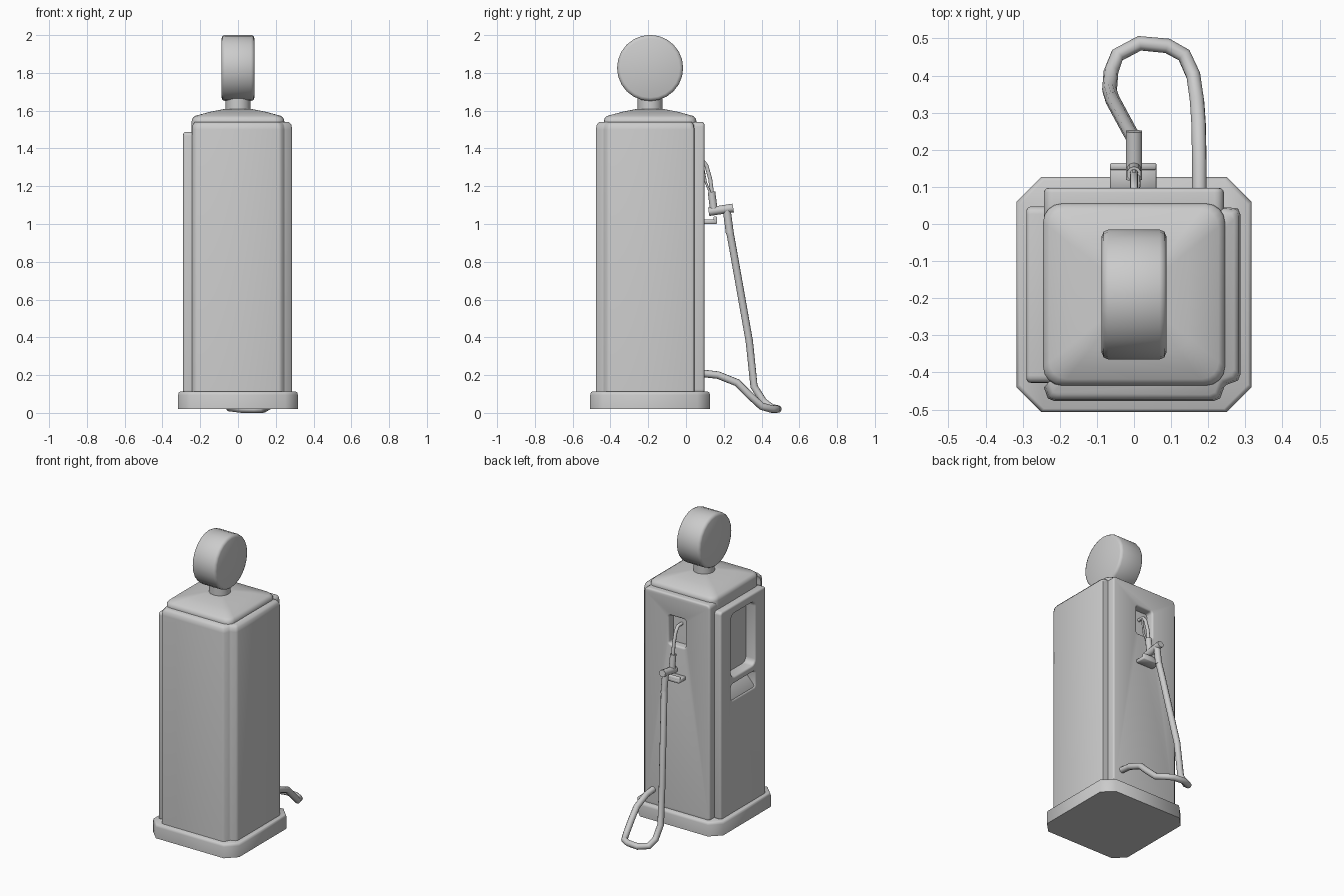
import bpy, bmesh, math
from mathutils import Vector

cube = bpy.data.objects.get("Cube")
if cube:
    bpy.data.objects.remove(cube, do_unlink=True)

grey = bpy.data.materials.new("plain_grey")
grey.use_nodes = True
grey.diffuse_color = (0.6, 0.6, 0.6, 1)
grey.node_tree.nodes["Principled BSDF"].inputs["Base Color"].default_value = (0.6, 0.6, 0.6, 1)

CY = -0.19  # depth position of the cabinet axis
parts = []


def activate(ob):
    bpy.ops.object.select_all(action='DESELECT')
    ob.select_set(True)
    bpy.context.view_layer.objects.active = ob


def finish(bm, name):
    bmesh.ops.recalc_face_normals(bm, faces=bm.faces)
    mesh = bpy.data.meshes.new(name)
    bm.to_mesh(mesh)
    bm.free()
    ob = bpy.data.objects.new(name, mesh)
    bpy.context.collection.objects.link(ob)
    mesh.materials.append(grey)
    parts.append(ob)
    return ob


def rounded_rect(x0, y0, x1, y1, r, steps=4):
    points = []
    for k, (cx, cy) in enumerate([(x1 - r, y1 - r), (x0 + r, y1 - r),
                                  (x0 + r, y0 + r), (x1 - r, y0 + r)]):
        for i in range(steps + 1):
            a = math.pi / 2 * (k + i / steps)
            points.append((cx + r * math.cos(a), cy + r * math.sin(a)))
    return points


def loft(name, outline, levels):
    """Stack scaled copies of an outline: levels are (scale, height)."""
    bm = bmesh.new()
    rings = [[bm.verts.new((x * s, y * s + CY, z)) for x, y in outline] for s, z in levels]
    n = len(outline)
    for a, b in zip(rings, rings[1:]):
        for i in range(n):
            j = (i + 1) % n
            bm.faces.new((a[i], a[j], b[j], b[i]))
    bm.faces.new(rings[0])
    bm.faces.new(rings[-1])
    return finish(bm, name)


def box(name, lo, hi, bevel=0.0):
    bm = bmesh.new()
    bmesh.ops.create_cube(bm, size=1)
    for v in bm.verts:
        v.co = Vector([l + (c + 0.5) * (h - l) for c, l, h in zip(v.co, lo, hi)])
    if bevel:
        bmesh.ops.bevel(bm, geom=bm.edges[:], offset=bevel, segments=1, affect='EDGES')
    return finish(bm, name)


def cylinder(name, start, end, radius, sides=16, bevel=0.0):
    start, end = Vector(start), Vector(end)
    axis = end - start
    bm = bmesh.new()
    bmesh.ops.create_cone(bm, cap_ends=True, segments=sides, radius1=radius,
                          radius2=radius, depth=axis.length)
    if bevel:
        rims = [e for e in bm.edges if abs(e.verts[0].co.z - e.verts[1].co.z) < 1e-5]
        bmesh.ops.bevel(bm, geom=rims, offset=bevel, segments=2, profile=0.5, affect='EDGES')
    turn = axis.to_track_quat('Z', 'Y').to_matrix()
    for v in bm.verts:
        v.co = turn @ v.co + (start + end) / 2
    return finish(bm, name)


def curve_mesh(name, splines, cyclic, **settings):
    """Turn poly splines into a mesh object by sweeping or filling them."""
    curve = bpy.data.curves.new(name, 'CURVE')
    for key, value in settings.items():
        setattr(curve, key, value)
    for points in splines:
        spline = curve.splines.new('POLY')
        spline.points.add(len(points) - 1)
        for p, co in zip(spline.points, points):
            p.co = (*co, 1)
        spline.use_cyclic_u = cyclic
    ob = bpy.data.objects.new(name, curve)
    bpy.context.collection.objects.link(ob)
    curve.materials.append(grey)
    activate(ob)
    bpy.ops.object.convert(target='MESH')
    ob = bpy.context.object
    parts.append(ob)
    return ob


def tube(name, points, radius):
    curve_mesh(name, [points], False, dimensions='3D', bevel_depth=radius,
               bevel_resolution=3, use_fill_caps=True)


def plate(name, outlines, thickness, bevel, place):
    """Rounded plate with holes; place maps flat coordinates to the model."""
    flat = [[(x, y, 0) for x, y in o] for o in outlines]
    ob = curve_mesh(name, flat, True, dimensions='2D', fill_mode='BOTH', offset=-bevel,
                    extrude=thickness / 2 - bevel, bevel_depth=bevel, bevel_resolution=2)
    bm = bmesh.new()
    bm.from_mesh(ob.data)
    bmesh.ops.remove_doubles(bm, verts=bm.verts, dist=0.0005)
    for v in bm.verts:
        v.co = place(*v.co)
    bmesh.ops.recalc_face_normals(bm, faces=bm.faces)
    bm.to_mesh(ob.data)
    bm.free()


# Plinth
quarter = [(0.317, 0.25), (0.25, 0.317)]
half = quarter + [(-x, y) for x, y in reversed(quarter)]
loft("plinth", half + [(-x, -y) for x, y in half],
     [(1, 0.02), (1, 0.095), (0.99, 0.108), (0.97, 0.112)])

# Cabinet core with notched corners, set back behind the door and rear panel
notch = [(0.215, -0.287), (0.232, -0.28), (0.243, -0.25),
         (0.25, -0.243), (0.28, -0.232), (0.287, -0.215)]
section = ([(-0.22, 0.235), (-0.22, -0.243)]
           + [(-x, y) for x, y in reversed(notch[:3])] + notch
           + [(0.287, 0.215), (0.28, 0.232), (0.25, 0.235)])
loft("cabinet", section, [(1, 0.1), (1, 1.5), (0.985, 1.525), (0.94, 1.54)])

# Door with display window and tray openings
plate("door_panel",
      [rounded_rect(-0.238, 0.1, 0.237, 1.487, 0.02),
       rounded_rect(-0.125, 1.01, 0.125, 1.43, 0.035),
       rounded_rect(-0.125, 0.86, 0.125, 0.965, 0.015)],
      0.08, 0.012, lambda a, b, c: (c - 0.25, a + CY, b))

# Sloped tray floor
tray = box("tray_floor", (-0.283, CY - 0.13, 0.85), (-0.215, CY + 0.13, 0.94))
for v in tray.data.vertices:
    if v.co.x < -0.25:
        v.co.z = min(v.co.z, 0.865)

# Rear panel with nozzle holder opening
plate("rear_panel",
      [rounded_rect(-0.243, 0.1, 0.242, 1.54, 0.025),
       rounded_rect(-0.063, 1.21, 0.06, 1.4, 0.015)],
      0.09, 0.012, lambda a, b, c: (a, c + CY + 0.242, b))

# Softly domed roof
loft("roof", rounded_rect(-0.245, -0.245, 0.245, 0.245, 0.05),
     [(1, 1.48), (1, 1.545), (0.985, 1.56), (0.93, 1.572), (0.6, 1.594), (0.27, 1.61)])

# Round sign on its neck
cylinder("neck", (0, CY, 1.59), (0, CY, 1.69), 0.066)
cylinder("globe_sign", (-0.087, CY, 1.826), (0.087, CY, 1.826), 0.175, 24, 0.018)

# Nozzle resting on its bracket
box("nozzle_bracket", (-0.065, 0.09, 1.0), (0.06, 0.165, 1.025), 0.004)
box("bracket_lip", (-0.065, 0.145, 1.0), (0.06, 0.165, 1.04), 0.004)
cylinder("nozzle_body", (0, 0.12, 1.065), (0, 0.25, 1.085), 0.023, 10)
cylinder("nozzle_collar", (0, 0.148, 1.07), (0, 0.135, 1.17), 0.02, 10)
cylinder("hose_joint", (0, 0.215, 1.08), (0, 0.232, 0.95), 0.021, 10)
tube("spout", [(0, 0.138, 1.16), (0, 0.128, 1.24), (0, 0.108, 1.31), (0, 0.085, 1.34),
               (0, 0.04, 1.34)], 0.011)
tube("lever", [(0.01, 0.13, 1.16), (0.012, 0.105, 1.22), (0.008, 0.085, 1.33)], 0.006)

# Hose looping to the ground and back to the cabinet
tube("hose", [(0, 0.23, 0.97), (-0.012, 0.25, 0.86), (-0.058, 0.335, 0.38),
              (-0.066, 0.36, 0.14), (-0.062, 0.41, 0.06), (-0.045, 0.455, 0.027),
              (0.015, 0.487, 0.02), (0.09, 0.48, 0.02), (0.135, 0.455, 0.02),
              (0.16, 0.40, 0.035), (0.17, 0.33, 0.1), (0.174, 0.27, 0.16),
              (0.176, 0.17, 0.2), (0.176, 0.08, 0.21)], 0.02)

# Soft shading with crisp edges
for ob in parts:
    activate(ob)
    bpy.ops.object.shade_smooth_by_angle(angle=math.radians(60))
